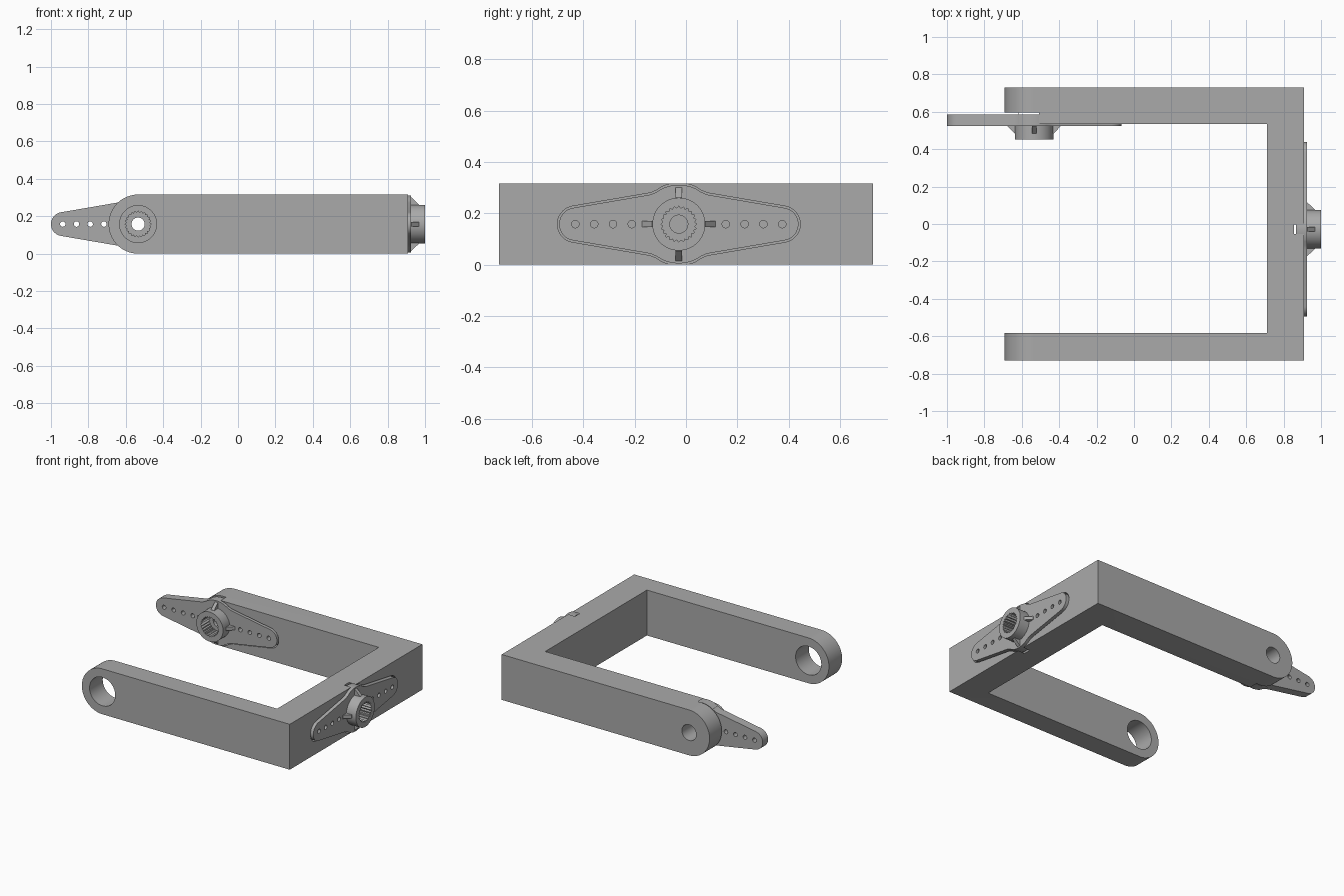
import bpy
import bmesh
from math import cos, sin, pi, radians
from mathutils import Matrix, Vector

if "Cube" in bpy.data.objects:
    bpy.data.objects.remove(bpy.data.objects["Cube"])

grey = bpy.data.materials.new("plain grey")
grey.use_nodes = True
grey.diffuse_color = (0.4, 0.4, 0.4, 1)
grey.node_tree.nodes["Principled BSDF"].inputs["Base Color"].default_value = (0.4, 0.4, 0.4, 1)


def frame(origin, u, v, w):
    """Matrix that maps local (u, v, w) axes into the model."""
    m = Matrix((u, v, w)).transposed().to_4x4()
    m.translation = origin
    return m


def prism(name, points, low, high, matrix):
    """Closed 2D outline extruded from low to high along local w."""
    bm = bmesh.new()
    base = bm.faces.new([bm.verts.new((x, y, low)) for x, y in points])
    top = bmesh.ops.extrude_face_region(bm, geom=[base])["geom"]
    bmesh.ops.translate(bm, vec=(0, 0, high - low),
                        verts=[g for g in top if isinstance(g, bmesh.types.BMVert)])
    bm.transform(matrix)
    bmesh.ops.recalc_face_normals(bm, faces=bm.faces)
    mesh = bpy.data.meshes.new(name)
    bm.to_mesh(mesh)
    bm.free()
    mesh.materials.append(grey)
    obj = bpy.data.objects.new(name, mesh)
    bpy.context.scene.collection.objects.link(obj)
    return obj


def arc(radius, start, end, steps, cx=0.0, cy=0.0):
    angles = [radians(start + (end - start) * i / steps) for i in range(steps + 1)]
    return [(cx + radius * cos(a), cy + radius * sin(a)) for a in angles]


def circle(radius, cx=0.0, cy=0.0, steps=64):
    return arc(radius, 0, 360, steps, cx, cy)[:-1]


def combine(target, tools, operation):
    """Apply boolean tools one after another, then discard them."""
    for tool in tools:
        mod = target.modifiers.new("cut", "BOOLEAN")
        mod.object = tool
        mod.operation = operation
        mod.solver = "EXACT"
    bpy.context.view_layer.update()
    graph = bpy.context.evaluated_depsgraph_get()
    old = target.data
    mesh = bpy.data.meshes.new_from_object(target.evaluated_get(graph))
    target.modifiers.clear()
    target.data = mesh
    bpy.data.meshes.remove(old)
    for tool in tools:
        bpy.data.objects.remove(tool)


def smooth(obj):
    obj.data.polygons.foreach_set("use_smooth", [True] * len(obj.data.polygons))
    obj.data.set_sharp_from_angle(angle=radians(30))


def horn_outline(grow=0.0):
    """Double-ended tapered arm with a bulged middle."""
    tip = arc(0.064 + grow, 0, 80, 12, cx=0.402)
    shoulder = [(0.11, 0.115 + grow), (0.085, 0.126 + grow)]
    bulge = arc(0.153 + grow, 65, 90, 8)
    quarter = tip + shoulder + bulge
    half = quarter + [(-x, y) for x, y in reversed(quarter[:-1])]
    return half + [(x, -y) for x, y in reversed(half[1:-1])]


def make_horn(name, place):
    horn = prism(name, horn_outline(), 0, 0.06, place)
    solids = [prism("hub", circle(0.103), 0.02, 0.134, place)]
    # four triangular gussets around the hub
    rib = [(0.09, 0.05), (0.143, 0.05), (0.143, 0.061), (0.104, 0.102), (0.09, 0.102)]
    for i in range(4):
        turn = Matrix.Rotation(i * pi / 2, 4, "Z") @ Matrix.Rotation(pi / 2, 4, "X")
        solids.append(prism("gusset", rib, -0.012, 0.012, place @ turn))
    combine(horn, solids, "UNION")
    # splined socket, screw hole and linkage holes
    teeth = 24
    spline = []
    for i in range(teeth * 2):
        r, a = (0.07, 0.061)[i % 2], pi * i / teeth
        spline.append((r * cos(a), r * sin(a)))
    cuts = [prism("socket", spline, 0.045, 0.2, place),
            prism("screw", circle(0.035), -0.1, 0.1, place)]
    for side in (-1, 1):
        for i in range(4):
            x = side * (0.183 + 0.0733 * i)
            cuts.append(prism("pin", circle(0.0145, x, steps=24), -0.1, 0.1, place))
    combine(horn, cuts, "DIFFERENCE")
    smooth(horn)


MID, PIVOT = 0.158, -0.534
X, Y, Z = Vector((1, 0, 0)), Vector((0, 1, 0)), Vector((0, 0, 1))
wall_place = frame((0.866, -0.028, MID), Y, Z, X)
arm_place = frame((PIVOT, 0.585, MID), X, Z, -Y)
across = frame((0, 0, 0), X, Z, -Y)

# U-shaped bracket: plan outline trimmed by a side outline with rounded arm ends
plan = [(-0.9, -0.729), (0.909, -0.729), (0.909, 0.729), (-0.9, 0.729),
        (-0.9, 0.535), (0.71, 0.535), (0.71, -0.584), (-0.9, -0.584)]
bracket = prism("bracket", plan, -0.2, 0.6, Matrix())
side = arc(MID, 90, 270, 48, PIVOT, MID) + [(1.2, 0), (1.2, 2 * MID)]
combine(bracket, [prism("side_trim", side, -1, 1, across)], "INTERSECT")

# horn pockets and through holes
combine(bracket, [
    prism("wall_pocket", horn_outline(0.007), -0.01, 0.2, wall_place),
    prism("arm_pocket", horn_outline(0.007), -0.01, 0.2, arm_place),
    prism("wall_hole", circle(0.055), -0.3, 0.1, wall_place),
    prism("arm_hole", circle(0.055), -0.3, 0.1, arm_place),
    prism("pivot_hole", circle(0.099, PIVOT, MID), 0.5, 0.9, across),
], "DIFFERENCE")
smooth(bracket)

make_horn("side_servo_horn", wall_place)
make_horn("arm_servo_horn", arm_place)
